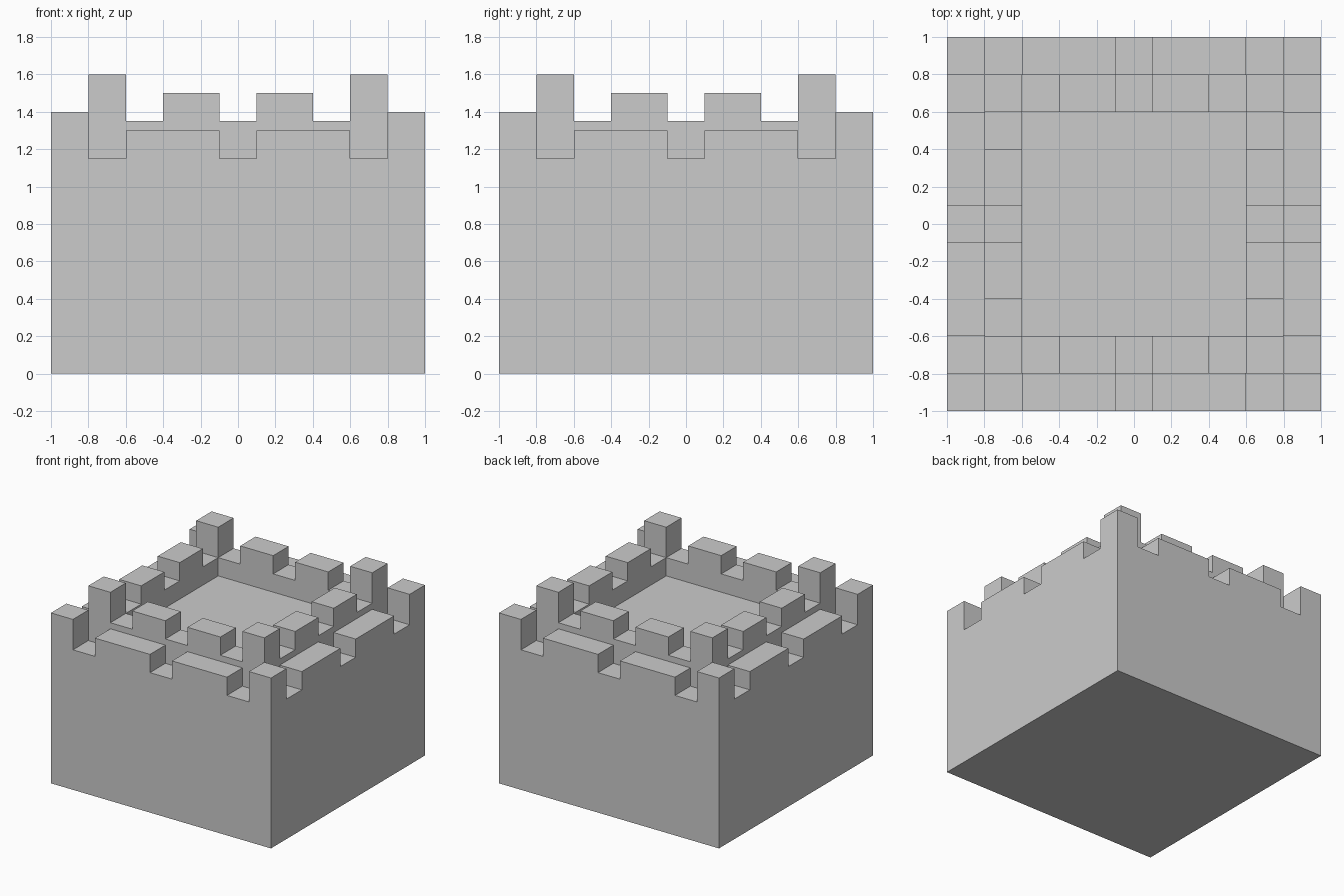
import bpy, bmesh, math

if "Cube" in bpy.data.objects:
    bpy.data.objects.remove(bpy.data.objects["Cube"])

# Plan and height lines of the crenellated tower
half = [0.1, 0.4, 0.6, 0.8, 1.0]
plan = [-v for v in reversed(half)] + half
levels = [0, 1.15, 1.2, 1.3, 1.35, 1.4, 1.5, 1.6]
lines = (plan, plan, levels)


def pick(t, steps):
    """Height of the wall section containing distance t from its middle."""
    return next(h for limit, h in steps if t < limit)


def height(x, y):
    t, m = sorted((abs(x), abs(y)))
    if m > 0.8:   # outer parapet: gaps, long merlons, corner posts
        return pick(t, [(0.1, 1.15), (0.6, 1.3), (0.8, 1.15), (1, 1.4)])
    if m > 0.6:   # inner parapet: gaps, short merlons, tall corner turrets
        return pick(t, [(0.1, 1.35), (0.4, 1.5), (0.6, 1.35), (0.8, 1.6)])
    return 1.2    # roof floor


def filled(cell):
    if any(i < 0 or i >= len(l) - 1 for i, l in zip(cell, lines)):
        return False
    x, y, z = [(l[i] + l[i + 1]) / 2 for i, l in zip(cell, lines)]
    return z < height(x, y)


# Closed skin around the filled cells
bm = bmesh.new()
verts = {}


def vert(key):
    if key not in verts:
        verts[key] = bm.verts.new([l[i] for i, l in zip(key, lines)])
    return verts[key]


n = len(plan) - 1
for cell in [(i, j, k) for i in range(n) for j in range(n) for k in range(len(levels) - 1)]:
    if not filled(cell):
        continue
    for axis in range(3):
        for side in (0, 1):
            near = list(cell)
            near[axis] += 2 * side - 1
            if filled(near):
                continue
            quad = []
            for u, v in ((0, 0), (1, 0), (1, 1), (0, 1)):
                key = list(cell)
                key[axis] += side
                key[(axis + 1) % 3] += u
                key[(axis + 2) % 3] += v
                quad.append(vert(tuple(key)))
            bm.faces.new(quad if side else quad[::-1])

# Merge coplanar pieces into clean flat faces
bmesh.ops.dissolve_limit(bm, angle_limit=math.radians(1), verts=bm.verts[:], edges=bm.edges[:])
mesh = bpy.data.meshes.new("castle_tower")
bm.to_mesh(mesh)
bm.free()
bpy.context.collection.objects.link(bpy.data.objects.new("castle_tower", mesh))
